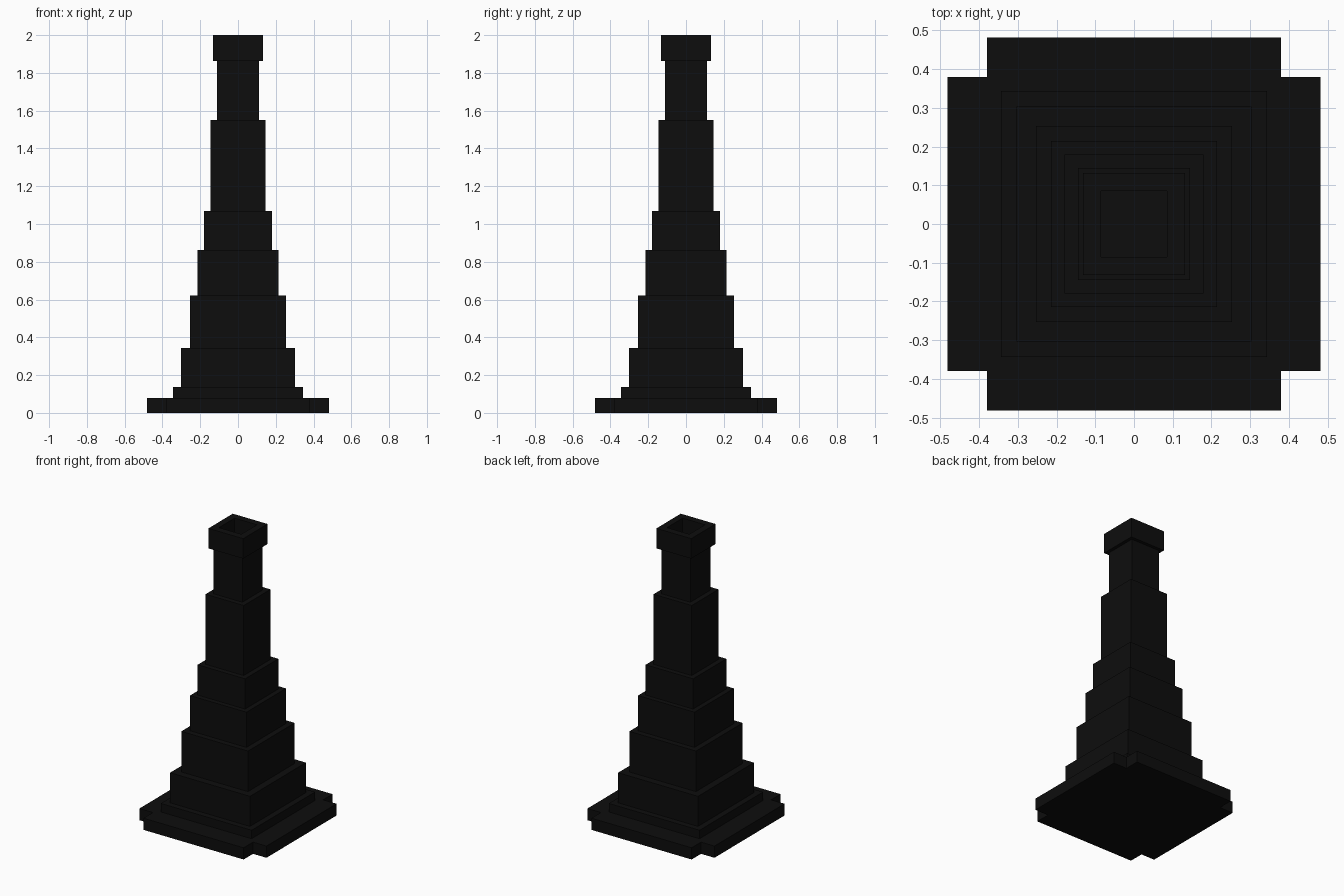
import bpy, bmesh

if "Cube" in bpy.data.objects:
    bpy.data.objects.remove(bpy.data.objects["Cube"], do_unlink=True)

black = bpy.data.materials.new("soot_black")
black.use_nodes = True
colour = (0.004, 0.004, 0.004, 1)
black.diffuse_color = colour
black.node_tree.nodes["Principled BSDF"].inputs["Base Color"].default_value = colour


def square(r):
    return [(-r, -r), (r, -r), (r, r), (-r, r)]


def prism(name, outline, z0, z1, hole=0, depth=0):
    """Upright prism; optionally with a square shaft sunk into its top."""
    bm = bmesh.new()
    base = bm.faces.new([bm.verts.new((x, y, z0)) for x, y in outline])
    out = bmesh.ops.extrude_face_region(bm, geom=[base], use_keep_orig=True)
    for v in out["geom"]:
        if isinstance(v, bmesh.types.BMVert):
            v.co.z = z1
    if hole:
        top = next(f for f in bm.faces if all(v.co.z == z1 for v in f.verts))
        bmesh.ops.inset_individual(bm, faces=[top], thickness=outline[1][0] - hole)
        shaft = bmesh.ops.extrude_discrete_faces(bm, faces=[top])["faces"]
        for v in shaft[0].verts:
            v.co.z -= depth
    bmesh.ops.recalc_face_normals(bm, faces=bm.faces)
    mesh = bpy.data.meshes.new(name)
    bm.to_mesh(mesh)
    bm.free()
    mesh.materials.append(black)
    obj = bpy.data.objects.new(name, mesh)
    bpy.context.collection.objects.link(obj)


# Base slab with notched corners
w, n = 0.482, 0.38
cross = [(-n, -w), (n, -w), (n, -n), (w, -n), (w, n), (n, n),
         (n, w), (-n, w), (-n, n), (-w, n), (-w, -n), (-n, -n)]
prism("base_slab", cross, 0, 0.08)

# Stepped tiers, each with its half width and top height
tiers = [("plinth", 0.344, 0.138), ("lower_tier", 0.303, 0.344),
         ("second_tier", 0.253, 0.622), ("third_tier", 0.214, 0.863),
         ("fourth_tier", 0.18, 1.07), ("tall_tier", 0.145, 1.55),
         ("neck", 0.11, 1.863)]
z = 0.08
for name, r, top in tiers:
    prism(name, square(r), z, top)
    z = top

# Overhanging cap with an open shaft
prism("cap", square(0.132), z, 2.0, hole=0.065, depth=0.13)
